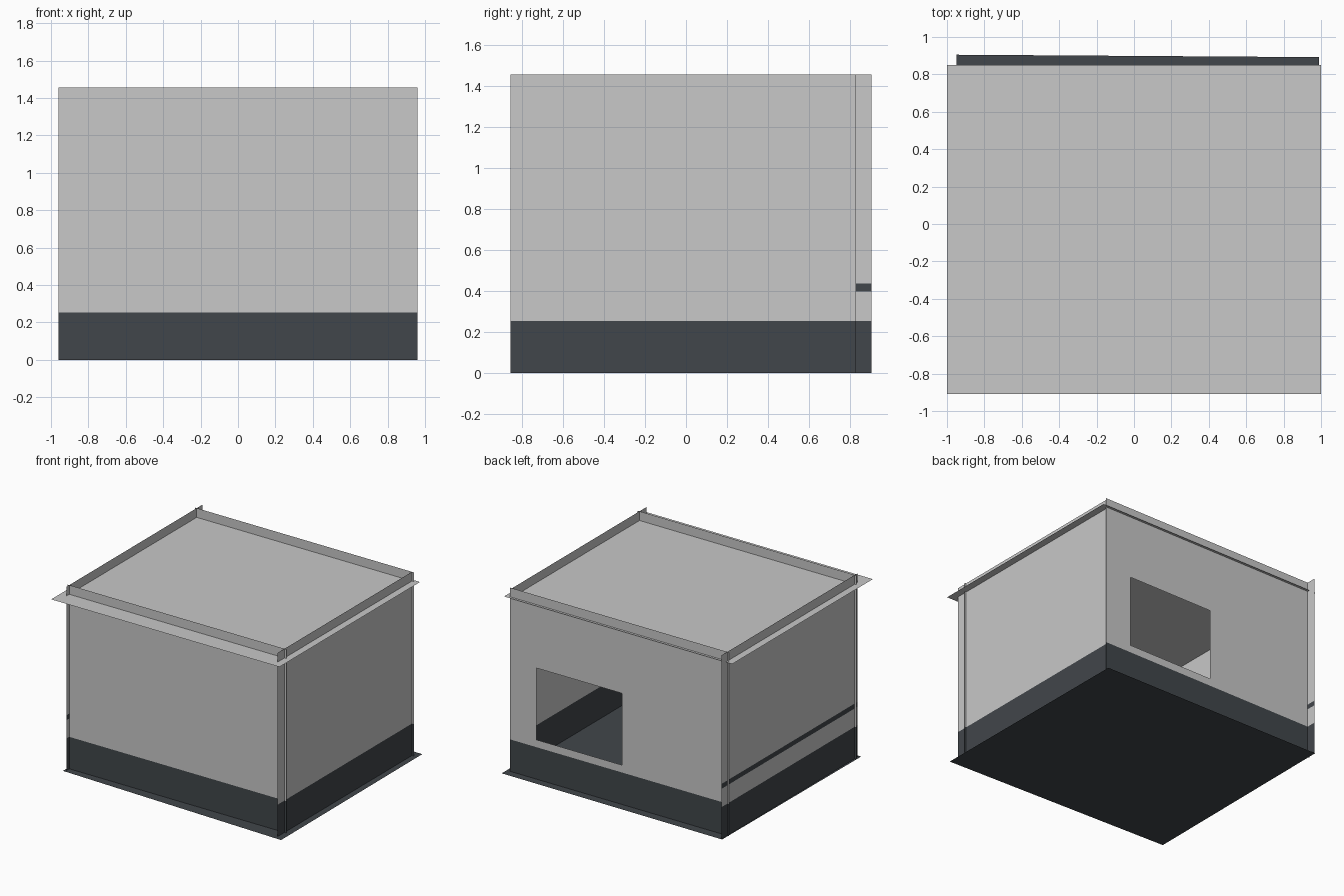
import bpy
import bmesh
from mathutils import Vector

cube = bpy.data.objects.get("Cube")
if cube:
    bpy.data.objects.remove(cube, do_unlink=True)


def make_material(name, color):
    mat = bpy.data.materials.new(name)
    mat.use_nodes = True
    mat.diffuse_color = (*color, 1)
    shader = next(n for n in mat.node_tree.nodes if n.type == 'BSDF_PRINCIPLED')
    shader.inputs["Base Color"].default_value = (*color, 1)
    return mat


LIGHT = make_material("light grey plaster", (0.578, 0.578, 0.578))
DARK = make_material("dark slate", (0.053, 0.061, 0.069))

TOP = 1.455       # wall height, forming a parapet above the roof
BASE = 0.253      # height of the dark skirting band
ROOF = 1.382


def finish(name, bm, materials):
    mesh = bpy.data.meshes.new(name)
    bm.to_mesh(mesh)
    bm.free()
    for mat in materials:
        mesh.materials.append(mat)
    obj = bpy.data.objects.new(name, mesh)
    bpy.context.collection.objects.link(obj)
    return obj


def slab(name, corners, z, mat):
    """Flat horizontal sheet."""
    bm = bmesh.new()
    bm.faces.new([bm.verts.new((x, y, z)) for x, y in corners])
    finish(name, bm, [mat])


def wall(name, start, end, stripes=(), opening=None):
    """Upright sheet from start to end, with dark bands and an optional hole.
    The opening is (from, to, bottom, top), measured along the wall."""
    a, b = Vector((*start, 0)), Vector((*end, 0))
    length = (b - a).length
    along = (b - a) / length
    bands = [(0, BASE), *stripes]
    heights = {0, TOP} | {z for band in bands for z in band}
    cuts = {0, length}
    if opening:
        cuts |= set(opening[:2])
        heights |= set(opening[2:])
    cuts, heights = sorted(cuts), sorted(heights)

    bm = bmesh.new()
    grid = [[bm.verts.new(a + along * c + Vector((0, 0, h))) for c in cuts]
            for h in heights]
    for j in range(len(heights) - 1):
        mid_z = (heights[j] + heights[j + 1]) / 2
        for i in range(len(cuts) - 1):
            mid = (cuts[i] + cuts[i + 1]) / 2
            if opening and opening[0] < mid < opening[1] and opening[2] < mid_z < opening[3]:
                continue
            face = bm.faces.new((grid[j][i], grid[j][i + 1],
                                 grid[j + 1][i + 1], grid[j + 1][i]))
            face.material_index = int(any(lo < mid_z < hi for lo, hi in bands))
    finish(name, bm, [LIGHT, DARK])


# Walls, slightly overlapping at the corners
wall("front_wall", (-0.96, -0.765), (0.96, -0.765))
wall("right_side_wall", (0.943, -0.855), (0.943, 0.83))
wall("back_wall", (0.96, 0.83), (-0.96, 0.83), opening=(0.23, 0.98, 0.312, 0.88))
wall("left_side_wall", (-0.943, 0.905), (-0.943, -0.80), stripes=[(0.398, 0.437)])

# Floor and overhanging roof
slab("floor", [(-0.96, -0.82), (0.997, -0.885), (0.99, 0.892), (-0.95, 0.905)], 0, DARK)
slab("roof", [(-1, -0.91), (1, -0.91), (1, 0.85), (-1, 0.85)], ROOF, LIGHT)
